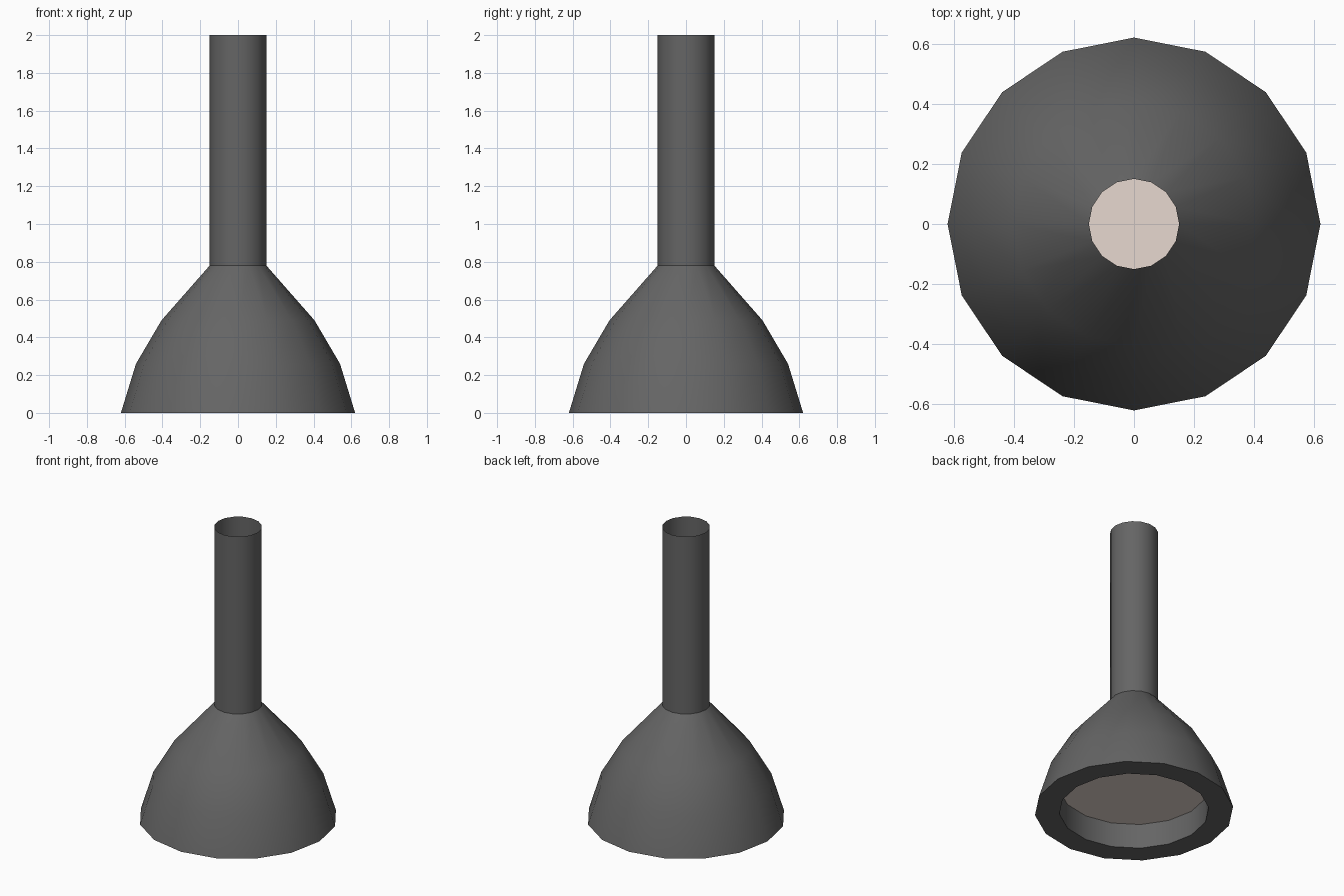
import bpy, bmesh
from math import cos, sin, pi, radians

if "Cube" in bpy.data.objects:
    bpy.data.objects.remove(bpy.data.objects["Cube"])

SIDES = 16


def material(name, color):
    m = bpy.data.materials.new(name)
    m.diffuse_color = (*color, 1)
    m.use_nodes = True
    m.node_tree.nodes["Principled BSDF"].inputs["Base Color"].default_value = m.diffuse_color
    return m


def ring(bm, r, z):
    return [bm.verts.new((r * cos(2 * pi * i / SIDES), r * sin(2 * pi * i / SIDES), z))
            for i in range(SIDES)]


def finish(name, bm, mat):
    mesh = bpy.data.meshes.new(name)
    bm.to_mesh(mesh)
    bm.free()
    ob = bpy.data.objects.new(name, mesh)
    bpy.context.collection.objects.link(ob)
    mesh.materials.append(mat)
    bpy.ops.object.select_all(action='DESELECT')
    ob.select_set(True)
    bpy.context.view_layer.objects.active = ob
    bpy.ops.object.shade_smooth_by_angle(angle=radians(30))
    return ob


def lathe(name, profile, mat):
    bm = bmesh.new()
    rings = [ring(bm, r, z) for r, z in profile]
    for a, b in zip(rings, rings[1:]):
        for i in range(SIDES):
            j = (i + 1) % SIDES
            bm.faces.new((a[i], a[j], b[j], b[i]))
    return finish(name, bm, mat)


dark = material("dark_metal", (0.13, 0.13, 0.13))
pale = material("pale_diffuser", (0.80, 0.69, 0.63))

# Bell shade: recess wall, flat bottom rim, then the outer curve
lathe("shade", [(0.467, 0.17), (0.467, 0), (0.62, 0), (0.54, 0.26),
                (0.405, 0.49), (0.15, 0.78)], dark)

# Open stem tube
lathe("stem", [(0.15, 0.78), (0.15, 2.0)], dark)

# Diffuser disc inside the recess, facing down
bm = bmesh.new()
bm.faces.new(reversed(ring(bm, 0.467, 0.17)))
finish("diffuser", bm, pale)
